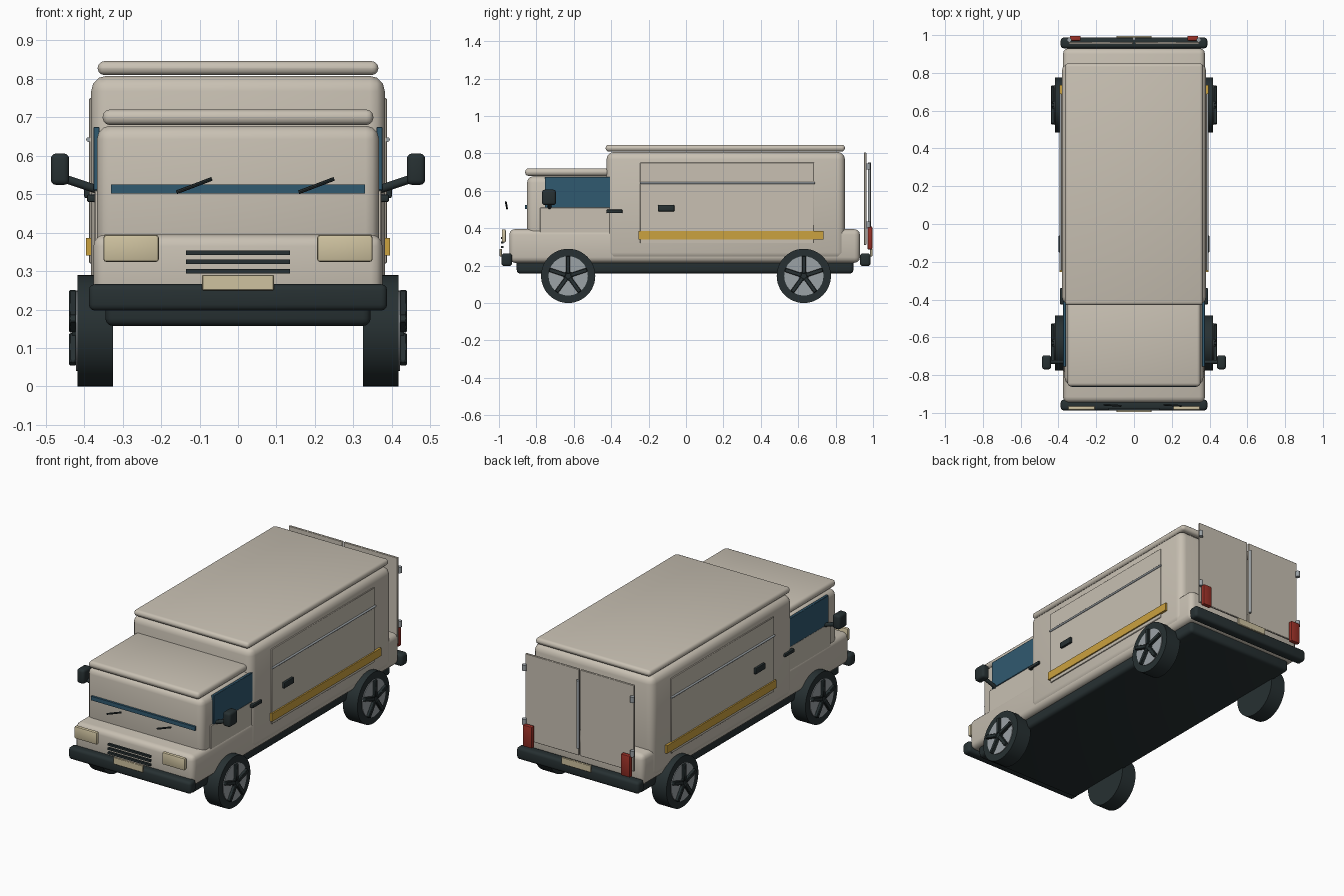
import bpy, bmesh, math
from mathutils import Vector, Matrix

default = bpy.data.objects.get("Cube")
if default:
    bpy.data.objects.remove(default, do_unlink=True)


def material(name, r, g, b):
    m = bpy.data.materials.new(name)
    m.use_nodes = True
    m.diffuse_color = (r, g, b, 1)
    bsdf = m.node_tree.nodes["Principled BSDF"]
    bsdf.inputs["Base Color"].default_value = (r, g, b, 1)
    bsdf.inputs["Roughness"].default_value = 0.6
    return m


BEIGE = material("beige paint", 0.58, 0.53, 0.45)
DARK = material("dark rubber", 0.02, 0.03, 0.032)
GLASS = material("blue glass", 0.03, 0.1, 0.16)
YELLOW = material("yellow stripe", 0.6, 0.36, 0.05)
CREAM = material("cream lamp", 0.62, 0.54, 0.35)
RED = material("red lamp", 0.32, 0.03, 0.02)
STEEL = material("grey steel", 0.33, 0.36, 0.38)


def finish(bm, name, mat, angle=40):
    mesh = bpy.data.meshes.new(name)
    bmesh.ops.recalc_face_normals(bm, faces=bm.faces)
    bm.to_mesh(mesh)
    bm.free()
    mesh.materials.append(mat)
    ob = bpy.data.objects.new(name, mesh)
    bpy.context.collection.objects.link(ob)
    bpy.ops.object.select_all(action='DESELECT')
    ob.select_set(True)
    bpy.context.view_layer.objects.active = ob
    bpy.ops.object.shade_smooth_by_angle(angle=math.radians(angle))
    return ob


def box(name, mat, xs, ys, zs, bevel=0.0, segments=3, turn=None):
    """Bevelled block between three (low, high) ranges."""
    bm = bmesh.new()
    bmesh.ops.create_cube(bm, size=1)
    ranges = (xs, ys, zs)
    size = [hi - lo for lo, hi in ranges]
    centre = Vector([(lo + hi) / 2 for lo, hi in ranges])
    bmesh.ops.scale(bm, vec=size, verts=bm.verts)
    if bevel:
        bmesh.ops.bevel(bm, geom=bm.edges[:], offset=bevel, segments=segments,
                        profile=0.5, affect='EDGES')
    if turn:
        bmesh.ops.transform(bm, matrix=turn, verts=bm.verts)
    bmesh.ops.translate(bm, vec=centre, verts=bm.verts)
    return finish(bm, name, mat)


def rod(name, mat, a, b, radius, sides=16):
    a, b = Vector(a), Vector(b)
    bm = bmesh.new()
    bmesh.ops.create_cone(bm, cap_ends=True, segments=sides, radius1=radius,
                          radius2=radius, depth=(b - a).length)
    spin = (b - a).to_track_quat('Z', 'Y').to_matrix().to_4x4()
    bmesh.ops.transform(bm, matrix=Matrix.Translation((a + b) / 2) @ spin, verts=bm.verts)
    return finish(bm, name, mat)


def side_span(s, inner, outer):
    return tuple(sorted((s * inner, s * outer)))


# Main body shells
box("chassis", DARK, (-0.345, 0.345), (-0.905, 0.895), (0.157, 0.25), 0.02)
box("lower_body", BEIGE, (-0.376, 0.376), (-0.945, 0.93), (0.215, 0.395), 0.03)
box("cab", BEIGE, (-0.367, 0.367), (-0.85, -0.38), (0.3, 0.678), 0.035)
box("cab_roof", BEIGE, (-0.352, 0.352), (-0.86, -0.41), (0.68, 0.72), 0.018)
box("cargo_box", BEIGE, (-0.382, 0.382), (-0.425, 0.85), (0.23, 0.808), 0.04)
box("cargo_roof", BEIGE, (-0.365, 0.365), (-0.43, 0.85), (0.81, 0.846), 0.017)

# Bumpers and number plates
for end, s in (("front", -1), ("rear", 1)):
    box(end + "_bumper", DARK, (-0.388, 0.388), side_span(s, 0.93, 0.987), (0.197, 0.266), 0.016)
    box(end + "_plate", CREAM, (-0.093, 0.093), side_span(s, 0.985, 0.996), (0.25, 0.29), 0.002, 1)

# Front details
box("windscreen", GLASS, (-0.33, 0.33), (-0.862, -0.84), (0.502, 0.525))
for i in range(3):
    z = 0.3 + i * 0.024
    box("grille_bar", DARK, (-0.135, 0.135), (-0.988, -0.975), (z - 0.006, z + 0.006))
for x in (-0.114, 0.204):
    rod("wiper", DARK, (x - 0.046, -0.957, 0.505), (x + 0.046, -0.963, 0.54), 0.005, 8)

# Rear handle rod
rod("door_rod", STEEL, (0, 0.98, 0.36), (0, 0.98, 0.75), 0.008)


def wheel(s, y):
    z, r = 0.145, 0.145
    rod("tyre", DARK, (s * 0.325, y, z), (s * 0.418, y, z), r, 48)
    rod("rim", STEEL, (s * 0.4, y, z), (s * 0.422, y, z), 0.105, 32)
    rod("hub", DARK, (s * 0.4, y, z), (s * 0.432, y, z), 0.026, 20)
    for i in range(5):
        a = math.tau * i / 5
        cy, cz = y + 0.06 * math.sin(a), z + 0.06 * math.cos(a)
        box("spoke", DARK, side_span(s, 0.42, 0.439), (cy - 0.011, cy + 0.011),
            (cz - 0.046, cz + 0.046), 0.003, 1, Matrix.Rotation(-a, 4, 'X'))


# Everything mirrored left and right
for s in (-1, 1):
    def part(name, mat, inner, outer, ys, zs, bevel=0.0, segments=2):
        return box(name, mat, side_span(s, inner, outer), ys, zs, bevel, segments)

    wheel(s, -0.63)
    wheel(s, 0.63)
    part("headlight", CREAM, 0.206, 0.35, (-0.985, -0.963), (0.324, 0.394), 0.007)
    part("cab_door", BEIGE, 0.36, 0.373, (-0.78, -0.4), (0.25, 0.51), 0.002, 1)
    part("side_window", GLASS, 0.36, 0.376, (-0.755, -0.4), (0.51, 0.675), 0.002, 1)
    part("cab_handle", DARK, 0.37, 0.393, (-0.425, -0.34), (0.48, 0.499), 0.004)
    part("cargo_handle", DARK, 0.38, 0.4, (-0.15, -0.062), (0.49, 0.524), 0.004)
    part("cargo_panel", BEIGE, 0.375, 0.387, (-0.245, 0.685), (0.32, 0.75), 0.002, 1)
    part("side_stripe", YELLOW, 0.38, 0.395, (-0.255, 0.735), (0.34, 0.386))
    rod("side_rail", STEEL, (s * 0.389, -0.245, 0.642), (s * 0.389, 0.69, 0.642), 0.006, 12)

    # Mirror on its arm
    rod("mirror_arm", DARK, (s * 0.36, -0.73, 0.51), (s * 0.45, -0.73, 0.54), 0.011)
    part("mirror", DARK, 0.439, 0.487, (-0.77, -0.695), (0.524, 0.606), 0.014, 3)

    # Rear doors, hinges and lamps
    part("rear_door", BEIGE, 0.005, 0.345, (0.952, 0.964), (0.31, 0.805), 0.002, 1)
    for z in (0.42, 0.73):
        rod("door_hinge", STEEL, (s * 0.343, 0.975, z - 0.017), (s * 0.343, 0.975, z + 0.017), 0.012)
    part("rear_lamp", RED, 0.282, 0.34, (0.97, 0.996), (0.286, 0.41), 0.006)
